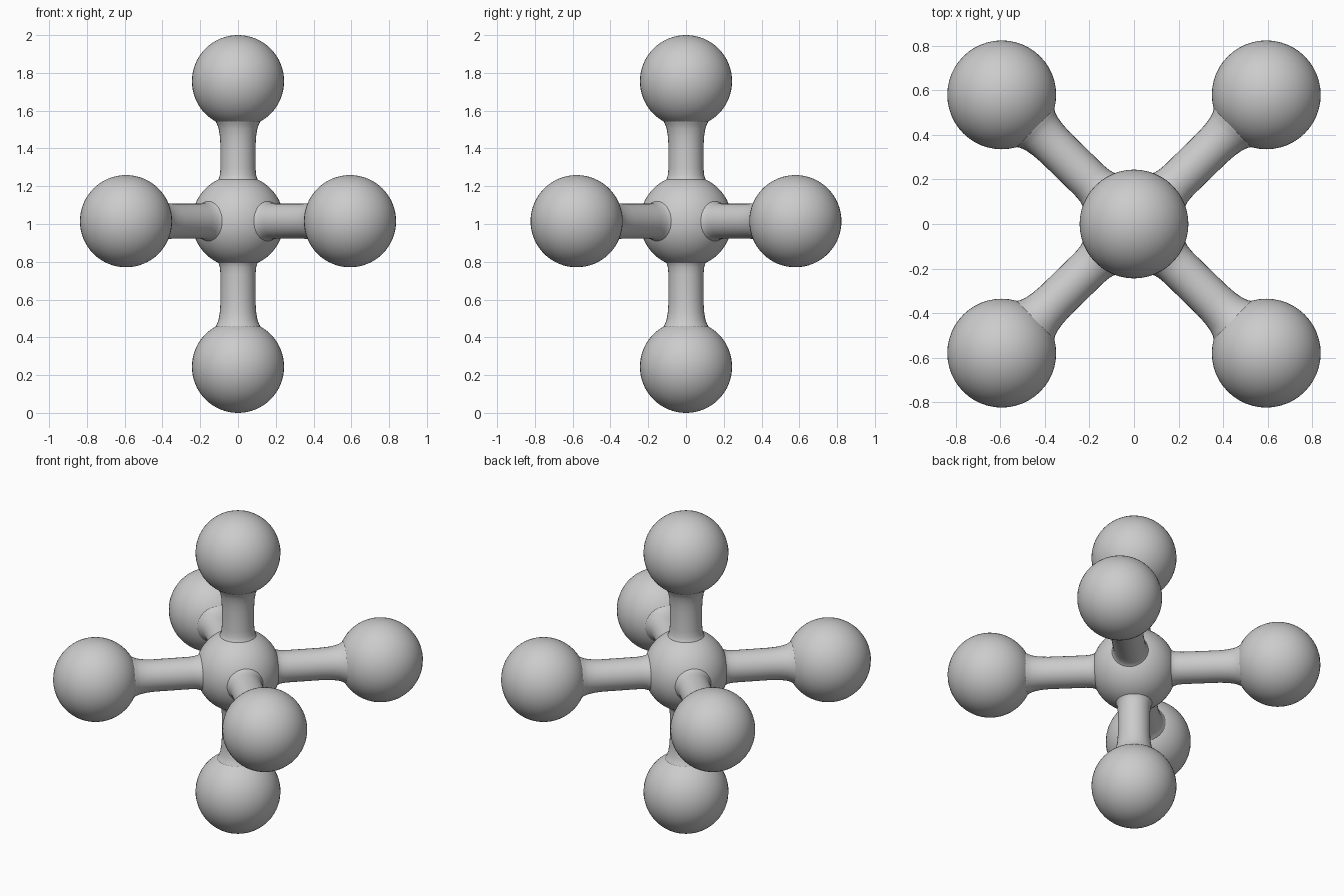
import bpy, bmesh, math
from mathutils import Vector

if "Cube" in bpy.data.objects:
    bpy.data.objects.remove(bpy.data.objects["Cube"])

R = 0.244                      # radius of every ball
HUB = Vector((0, 0, 1.015))

grey = bpy.data.materials.new("light_grey")
grey.diffuse_color = (0.6, 0.6, 0.6, 1)
grey.use_nodes = True
grey.node_tree.nodes["Principled BSDF"].inputs["Base Color"].default_value = grey.diffuse_color


def finish(name, bm):
    bmesh.ops.recalc_face_normals(bm, faces=bm.faces[:])
    for f in bm.faces:
        f.smooth = True
    me = bpy.data.meshes.new(name)
    bm.to_mesh(me)
    bm.free()
    me.materials.append(grey)
    ob = bpy.data.objects.new(name, me)
    bpy.context.collection.objects.link(ob)
    return ob


def ball(name, centre):
    bm = bmesh.new()
    bmesh.ops.create_uvsphere(bm, u_segments=48, v_segments=32, radius=R)
    finish(name, bm).location = centre


def rod(name, end, n=32):
    """Round rod from hub to ball, flaring softly where it meets each ball."""
    axis = end - HUB
    d = axis.length
    profile = [(0.17, 0.118), (0.212, 0.110), (0.225, 0.102), (0.245, 0.096), (0.28, 0.093),
               (d - 0.34, 0.093), (d - 0.29, 0.096), (d - 0.25, 0.103),
               (d - 0.225, 0.112), (d - 0.205, 0.125), (d - 0.17, 0.135)]
    bm = bmesh.new()
    rings = [[bm.verts.new((r * math.cos(2 * math.pi * i / n),
                            r * math.sin(2 * math.pi * i / n), t)) for i in range(n)]
             for t, r in profile]
    for a, b in zip(rings, rings[1:]):
        for i in range(n):
            j = (i + 1) % n
            bm.faces.new((a[i], a[j], b[j], b[i]))
    ob = finish(name, bm)
    ob.location = HUB
    ob.rotation_mode = 'QUATERNION'
    ob.rotation_quaternion = axis.to_track_quat('Z', 'Y')


# Central ball
ball("hub_ball", HUB)

# Six arms: up, down and four diagonals
ends = {"top": Vector((0, 0, 2 - R)), "bottom": Vector((0, 0, R))}
for sy, fb in ((-1, "front"), (1, "back")):
    for sx, lr in ((-1, "left"), (1, "right")):
        ends[f"{fb}_{lr}"] = Vector((sx * 0.593, sy * 0.579, HUB.z))

for name, end in ends.items():
    ball(name + "_ball", end)
    rod(name + "_rod", end)
